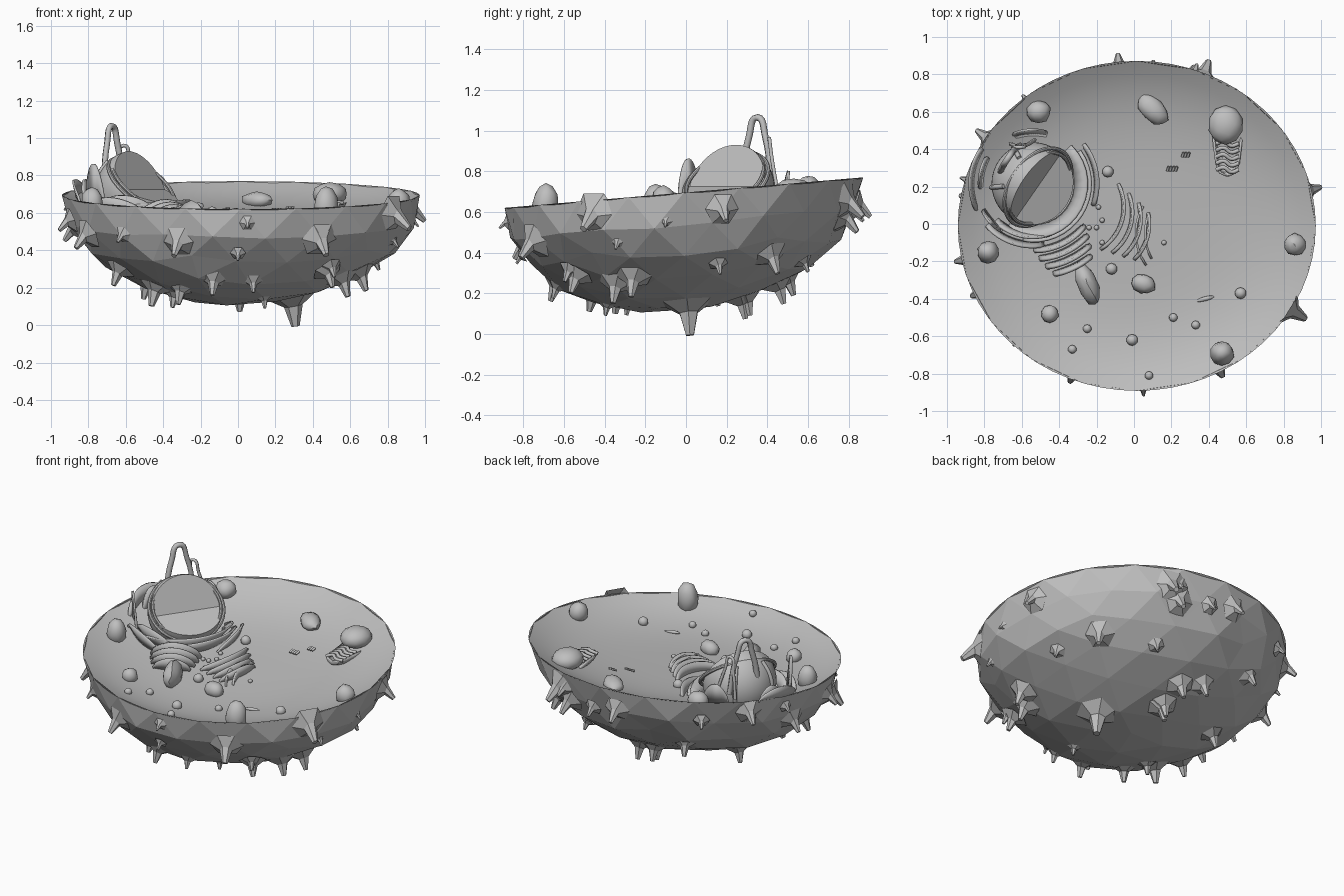
import bpy, bmesh, random
from math import sin, cos, pi, radians, sqrt
from mathutils import Vector, Matrix

random.seed(4)
old = bpy.data.objects.get("Cube")
if old:
    bpy.data.objects.remove(old)

grey = bpy.data.materials.new("plain grey")
grey.use_nodes = True
grey.diffuse_color = (.52, .52, .52, 1)
grey.node_tree.nodes["Principled BSDF"].inputs["Base Color"].default_value = grey.diffuse_color

# Bowl space: a unit sphere stretched and sheared into the tilted bowl
CENTRE = Vector((.015, -.01, .695))
BOWL = Matrix(((.957, 0, 0), (0, .882, 0), (0, .075, .585)))
INVERSE = BOWL.inverted()


def dish(x, y):
    """Height of the sunken top surface."""
    r2 = ((x - CENTRE.x) / .957) ** 2 + ((y - CENTRE.y) / .882) ** 2
    return .695 + .085 * y - .13 * (1 - min(r2, 1) ** 2)


def finish(name, bm, smooth=True):
    mesh = bpy.data.meshes.new(name)
    bmesh.ops.recalc_face_normals(bm, faces=bm.faces)
    bm.to_mesh(mesh)
    bm.free()
    obj = bpy.data.objects.new(name, mesh)
    bpy.context.collection.objects.link(obj)
    mesh.materials.append(grey)
    if smooth:
        bpy.ops.object.select_all(action='DESELECT')
        bpy.context.view_layer.objects.active = obj
        obj.select_set(True)
        bpy.ops.object.shade_smooth_by_angle(angle=radians(40))
    return obj


def loft(bm, rings, closed=True):
    rows = [[bm.verts.new(p) for p in ring] for ring in rings]
    for a, b in zip(rows, rows[1:]):
        for i in range(len(a) if closed else len(a) - 1):
            j = (i + 1) % len(a)
            bm.faces.new((a[i], a[j], b[j], b[i]))
    return rows


def blob(name, x, y, rx, ry, rz, turn=0, lift=.4, lumpy=.06):
    bm = bmesh.new()
    bmesh.ops.create_icosphere(bm, subdivisions=2, radius=1)
    for v in bm.verts:
        v.co *= 1 + random.uniform(-lumpy, lumpy)
    bm.transform(Matrix.Translation((x, y, dish(x, y) + rz * lift))
                 @ Matrix.Rotation(radians(turn), 4, 'Z') @ Matrix.Diagonal((rx, ry, rz, 1)))
    return finish(name, bm)


def wall(name, cx, cy, r, a0, a1, height, lean=.02, thick=.012):
    """Upright crescent standing on the dish, tapering to both ends."""
    low, high = [], []
    for i in range(17):
        t = i / 16
        a = radians(a0 + (a1 - a0) * t)
        x, y = cx + r * cos(a), cy + r * sin(a)
        z = dish(x, y)
        low.append((x, y, z - .01))
        high.append((x + lean * cos(a), y + lean * sin(a), z + height * (.1 + .9 * sin(pi * t) ** .6)))
    bm = bmesh.new()
    loft(bm, [low, high], closed=False)
    obj = finish(name, bm)
    mod = obj.modifiers.new("thickness", 'SOLIDIFY')
    mod.thickness, mod.offset = thick, 0
    return obj


def tube(name, points, radius):
    curve = bpy.data.curves.new(name, 'CURVE')
    curve.dimensions = '3D'
    curve.bevel_depth, curve.bevel_resolution, curve.resolution_u = radius, 1, 6
    curve.use_fill_caps = True
    s = curve.splines.new('BEZIER')
    s.bezier_points.add(len(points) - 1)
    for bp, p in zip(s.bezier_points, points):
        bp.co = p
        bp.handle_left_type = bp.handle_right_type = 'AUTO'
    curve.materials.append(grey)
    obj = bpy.data.objects.new(name, curve)
    bpy.context.collection.objects.link(obj)


# Faceted outer shell
bm = bmesh.new()
bmesh.ops.create_icosphere(bm, subdivisions=3, radius=1)
bmesh.ops.bisect_plane(bm, geom=bm.verts[:] + bm.edges[:] + bm.faces[:], dist=.04,
                       plane_co=(0, 0, 0), plane_no=(0, 0, 1), clear_outer=True)
for v in bm.verts:
    if v.co.z > -.05:
        v.co.z = 0
        v.co.normalize()
    else:
        v.co *= 1 + random.uniform(-.025, .02)
    v.co = BOWL @ v.co + CENTRE
finish("outer_membrane", bm, smooth=False)

# Sunken top surface
bm = bmesh.new()
rings = []
for k in range(1, 13):
    ring = []
    for i in range(64):
        a, r = 2 * pi * i / 64, k / 12
        x, y = CENTRE.x + .957 * r * cos(a), CENTRE.y + .882 * r * sin(a)
        ring.append((x, y, dish(x, y)))
    rings.append(ring)
bm.faces.new(loft(bm, rings)[0])
finish("inner_surface", bm)

# Flared spikes, each placed where a sight line meets the shell, drooping a little
spikes = bmesh.new()


def spike(origin, ray, size):
    o, d = INVERSE @ (origin - CENTRE), INVERSE @ ray
    a, b, c = d.dot(d), o.dot(d), o.dot(o) - 1
    p = o + d * ((-b - sqrt(max(b * b - a * c, 0))) / a)
    p.z = min(p.z, -.13)
    p.normalize()
    normal = (INVERSE.transposed() @ p).normalized()
    base = BOWL @ p + CENTRE
    skirt = normal.to_track_quat('Z', 'Y')
    tip = (normal + Vector((0, 0, -.5))).to_track_quat('Z', 'Y')
    rows = loft(spikes, [[base + turn @ Vector((r * size * cos(i * pi / 3), r * size * sin(i * pi / 3), h * size))
                          for i in range(6)] for turn, r, h in ((skirt, .85, -.16), (skirt, .3, .2), (tip, .13, .85))])
    spikes.faces.new(rows[-1])


FRONT = [(-.62, .48, .06), (-.32, .44, .11), (-.13, .24, .1), (.08, .23, .07), (.44, .45, .12),
         (0, .38, .05), (.05, .55, .05), (.5, .31, .07), (.56, .24, .11), (-.44, .2, .12),
         (-.34, .16, .08), (.14, .14, .06), (.83, .45, .05)]
SIDE = [(.18, .61, .1), (.42, .38, .11), (.16, .34, .06), (.58, .35, .06), (.47, .22, .11),
        (-.54, .28, .1), (-.26, .27, .11), (-.75, .45, .12), (.3, .17, .1), (.78, .57, .11), (-.1, .55, .04)]
BELOW = [(-.8, .25, .07), (-.54, .36, .1), (-.27, -.06, .1), (-.13, .17, .09),
         (-.06, .44, .06), (.23, .48, .1), (.52, .28, .1), (.24, -.1, .1), (-.2, -.26, .11),
         (.47, .5, .05), (.67, -.13, .1), (.54, -.36, .1)]
BENEATH = [(.29, .01, .17), (.37, .79, .13), (.88, -.48, .14), (-.9, -.19, .09),
           (-.81, -.36, .11), (.1, .83, .07)]
for x, z, s in FRONT:
    spike(Vector((x, -3, z)), Vector((0, 1, 0)), s)
for y, z, s in SIDE:
    spike(Vector((3, y, z)), Vector((-1, 0, 0)), s)
for x, y, s in BENEATH:
    spike(Vector((x, y, -3)), Vector((0, 0, 1)), s)
eye = Vector((-.64, .64, -.423))
for u, v, s in BELOW:
    spike(Vector((0, 0, .54)) + u * Vector((-.707, -.707, 0)) + v * Vector((-.3, .3, .906)) + 3 * eye, -eye, s)
finish("membrane_spikes", spikes, smooth=False)

# Nucleus with a wedge cut out
NUC = Vector((-.54, .215, .715))
side = Vector((.57, .82, 0))
out = Vector((.82, -.57, 0))
up = Vector((0, 0, 1))
bm = bmesh.new()
bmesh.ops.create_uvsphere(bm, u_segments=40, v_segments=24, radius=.222)
bm.transform(Matrix.Translation(NUC))
nucleus = finish("nucleus", bm)
bm = bmesh.new()
bmesh.ops.create_cube(bm, size=1)
for v in bm.verts:
    a, b = v.co.x + .5, v.co.z + .5
    v.co = NUC + out * (.03 + .7 * a - .25 * b) + side * v.co.y + up * (.01 - .28 * a + .6 * b)
cutter = finish("wedge_cutter", bm, smooth=False)
cutter.hide_render = True
mod = nucleus.modifiers.new("wedge", 'BOOLEAN')
mod.operation, mod.object, mod.solver = 'DIFFERENCE', cutter, 'EXACT'
bpy.ops.object.select_all(action='DESELECT')
bpy.context.view_layer.objects.active = nucleus
nucleus.select_set(True)
bpy.ops.object.modifier_apply(modifier=mod.name)
bpy.data.objects.remove(cutter)
bpy.ops.object.shade_smooth_by_angle(angle=radians(40))

# Double rim around the cut, slightly oval
tilt = (out + up).normalized()
slope = tilt.cross(side)
for name, radius, thick, shift in (("nucleus_rim_inner", .212, .01, .06), ("nucleus_rim_outer", .232, .011, .045)):
    bm = bmesh.new()
    loops = []
    for i in range(48):
        a = i * pi / 24
        spoke = side * cos(a) + slope * sin(a) * .9
        loops.append([NUC + tilt * (shift + thick * sin(b * pi / 4)) + spoke * (radius + thick * cos(b * pi / 4))
                      for b in range(8)])
    loft(bm, loops + loops[:1])
    bmesh.ops.remove_doubles(bm, verts=bm.verts, dist=.0001)
    finish(name, bm)

# Bands over the back of the nucleus
for i, deg in enumerate((118, 185)):
    flat = Vector((cos(radians(deg)), sin(radians(deg)), 0))
    tube(f"nucleus_band_{i}", [NUC + .224 * (flat * cos(e) + up * sin(e)) for e in (-.4, 0, .4, .8)], .013)

# Tall loops behind the nucleus
tube("tall_loop", [(-.61, .42, .72), (-.645, .39, .97), (-.675, .35, 1.065), (-.7, .31, .97), (-.72, .27, .72)], .017)
tube("thin_loop", [(-.53, .45, .7), (-.58, .42, .88), (-.61, .41, .96), (-.64, .42, .86), (-.66, .43, .7)], .01)

# Folded sheets around the nucleus
for i, (r, a0, a1, h, lean) in enumerate((
        (.22, -120, 45, .09, .07), (.27, -100, 35, .07, .04), (.33, -20, 38, .06, .02),
        (.29, 208, 236, .24, .02), (.32, 145, 205, .08, .02), (.26, 75, 112, .14, .03),
        (.27, 150, 185, .1, .02), (.26, 225, 295, .11, .03), (.31, 222, 280, .09, .03))):
    wall(f"folded_sheet_{i}", NUC.x, NUC.y, r, a0, a1, h, lean)

# Stepped stack leading away from the nucleus
for i in range(4):
    half = 25 - 4 * i
    wall(f"stack_layer_{i}", NUC.x, NUC.y, .34 + .047 * i, -64 - half, -64 + half, .11 - .01 * i, .025, .016)
blob("stack_end", -.25, -.32, .056, .125, .08, 22, .5)

# Nested crescents beside the nucleus
for i in range(4):
    wall(f"crescent_{i}", -.32 + .045 * i, .09 - .03 * i, .26, -58 + 4 * i, 28 - 5 * i, .06, .01, .014)
for i in range(2):
    wall(f"reverse_crescent_{i}", .3 + .05 * i, -.05, .29, 150 + 8 * i, 216 - 8 * i, .05, 0, .012)

# Rounded bodies resting on the surface
for i, (x, y, rx, ry, rz, turn) in enumerate((
        (-.51, .6, .065, .06, .06, 0), (.1, .61, .1, .06, .045, -45), (-.78, -.15, .06, .06, .085, 0),
        (.86, -.11, .06, .06, .065, 0), (-.45, -.48, .047, .047, .05, 0), (.47, -.69, .065, .065, .105, 0),
        (.05, -.32, .068, .05, .05, -15), (.38, -.4, .05, .012, .01, 15))):
    blob(f"rounded_body_{i}", x, y, rx, ry, rz, turn)

# Small beads
for r, spots in ((.031, ((.57, -.37), (-.01, -.62), (-.12, -.24), (-.14, .28))),
                 (.023, ((-.25, -.56), (.21, -.5), (.33, -.54), (.08, -.81), (-.33, -.67))),
                 (.014, ((-.19, .09), (-.17, .02), (-.2, -.02), (-.17, -.1), (.16, -.1), (-.24, -.02)))):
    for x, y in spots:
        blob("bead", x, y, r, r, r, lumpy=.02)

# Cut capsule with inner folds
blob("capsule_body", .49, .53, .095, .105, .065, 0, .6, .02)
MX, MZ = .5, dish(.5, .38) + .03
bm = bmesh.new()
loft(bm, [[(MX + r * cos(pi + pi * i / 10), y, MZ + r * sin(pi + pi * i / 10) * .8) for i in range(11)]
          for y, r in ((.5, .085), (.4, .075), (.32, .065), (.27, .045), (.255, .01))], closed=False)
finish("capsule_shell", bm).modifiers.new("thickness", 'SOLIDIFY').thickness = .012
for i in range(5):
    y = .29 + .035 * i
    tube(f"capsule_fold_{i}", [(MX - .06, y, MZ), (MX - .02, y + .012, MZ + .012),
                               (MX + .02, y - .012, MZ + .005), (MX + .06, y, MZ)], .011)

# Two clusters of short rods
for x, y, n in ((.2, .295, 4), (.28, .37, 3)):
    for i in range(n):
        px, z = x + .015 * (i - 1.5), dish(x, y) + .015
        tube("short_rod", [(px, y - .012, z), (px + .008, y + .012, z + .012)], .007)
